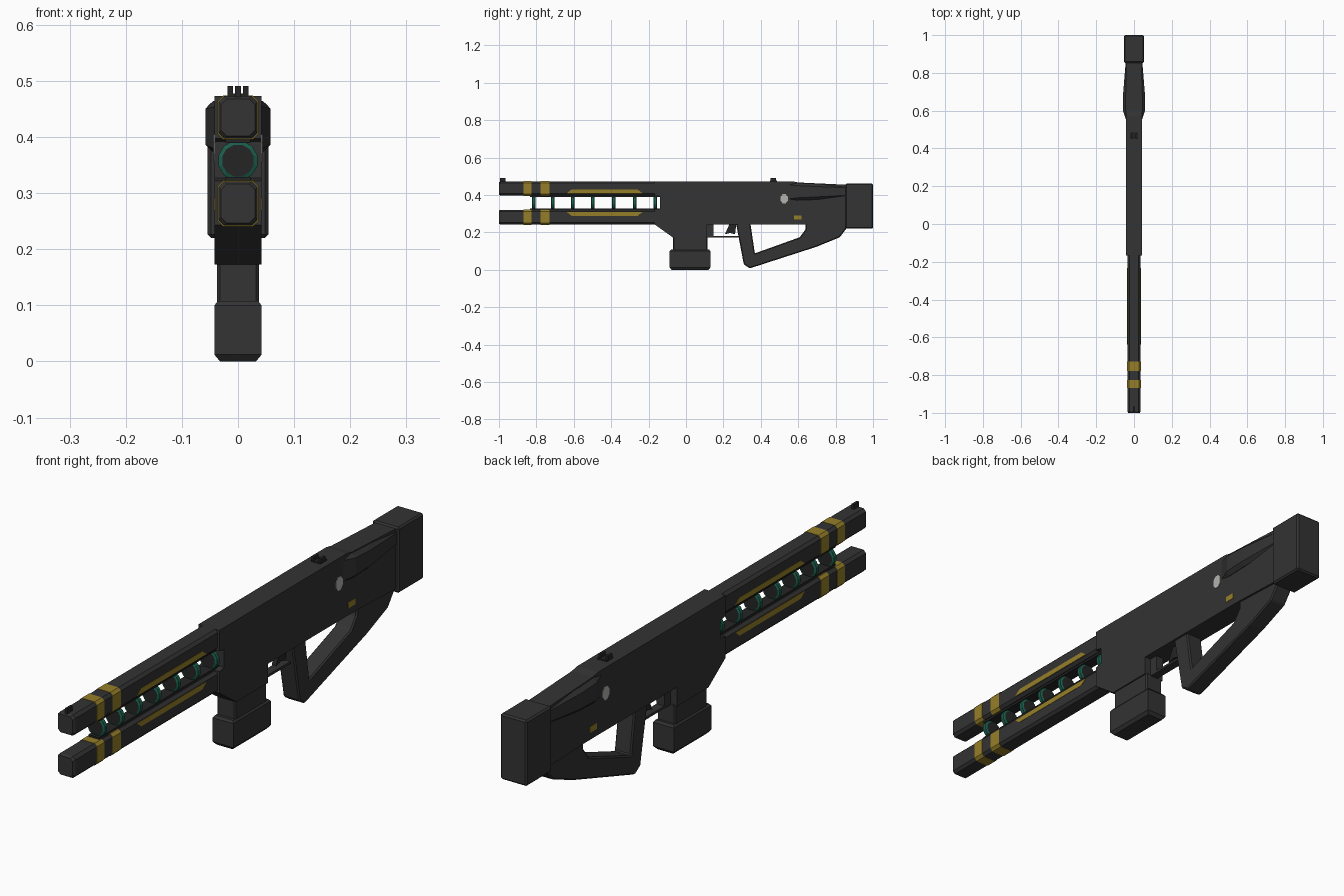
import bpy, bmesh, math
from mathutils import Vector

if "Cube" in bpy.data.objects:
    bpy.data.objects.remove(bpy.data.objects["Cube"])


def material(name, rgb):
    m = bpy.data.materials.new(name)
    m.diffuse_color = (*rgb, 1)
    m.use_nodes = True
    m.node_tree.nodes["Principled BSDF"].inputs["Base Color"].default_value = m.diffuse_color
    return m


GREY = material("dark_grey", (0.033, 0.033, 0.033))
BLACK = material("near_black", (0.018, 0.018, 0.018))
GOLD = material("gold", (0.30, 0.21, 0.022))
GREEN = material("dark_green", (0.01, 0.11, 0.07))
WHITE = material("pale_grey", (0.45, 0.45, 0.42))


def finish(name, bm, *mats):
    bmesh.ops.recalc_face_normals(bm, faces=bm.faces)
    me = bpy.data.meshes.new(name)
    bm.to_mesh(me)
    bm.free()
    for m in mats:
        me.materials.append(m)
    ob = bpy.data.objects.new(name, me)
    bpy.context.collection.objects.link(ob)
    return ob


def bevel(ob, width):
    b = ob.modifiers.new("bevel", 'BEVEL')
    b.width, b.segments = width, 1
    return ob


def loft(name, rings, mat):
    """Skin a list of closed rings with equal point counts."""
    bm = bmesh.new()
    vs = [[bm.verts.new(p) for p in r] for r in rings]
    n = len(rings[0])
    for a, b in zip(vs, vs[1:]):
        for i in range(n):
            bm.faces.new((a[i], a[(i + 1) % n], b[(i + 1) % n], b[i]))
    bm.faces.new(vs[0])
    bm.faces.new(vs[-1])
    return finish(name, bm, mat)


def prism(name, pts, x0, x1, mat):
    """Side profile of (y, z) points extruded across x."""
    return loft(name, [[(x, y, z) for y, z in pts] for x in (x0, x1)], mat)


def box(name, x0, x1, y0, y1, z0, z1, mat):
    return prism(name, [(y0, z0), (y1, z0), (y1, z1), (y0, z1)], x0, x1, mat)


def octagon(w, z0, z1, c, y):
    half = [(w, z0 + c), (w, z1 - c), (w - c, z1)]
    right = [(w - c, z0)] + half
    return [(x, y, z) for x, z in right] + [(-x, y, z) for x, z in reversed(right)]


# main body with a notch where the coil barrel enters
body = [(-0.168, 0.473), (0.57, 0.473), (0.60, 0.467), (0.856, 0.455), (0.856, 0.235),
        (0.64, 0.243), (0.113, 0.243), (0.113, 0.173), (-0.07, 0.173), (-0.168, 0.243),
        (-0.168, 0.322), (-0.14, 0.327), (-0.14, 0.392), (-0.168, 0.397)]
prism("body", body, -0.042, 0.042, GREY)

# cheek swelling on the stock
loft("stock_cheek", [octagon(w, z0, z1, 0.014, y) for y, w, z0, z1 in (
    (0.55, 0.0415, 0.365, 0.468), (0.60, 0.058, 0.372, 0.464),
    (0.685, 0.058, 0.375, 0.460), (0.858, 0.044, 0.385, 0.453))], GREY)

# butt block
bevel(box("butt", -0.054, 0.054, 0.853, 1.0, 0.22, 0.461, GREY), 0.006)

# open skeleton grip
grip = [(0.268, 0.25), (0.272, 0.225), (0.309, 0.029), (0.341, 0.008), (0.70, 0.124),
        (0.822, 0.174), (0.858, 0.222), (0.858, 0.25), (0.64, 0.25), (0.64, 0.217),
        (0.608, 0.174), (0.368, 0.088), (0.344, 0.25)]
bevel(prism("grip_frame", grip, -0.034, 0.034, GREY), 0.005)

# trigger and guard
guard = [(0.10, 0.25), (0.10, 0.172), (0.285, 0.172), (0.285, 0.181),
         (0.147, 0.181), (0.147, 0.25)]
prism("trigger_guard", guard, -0.016, 0.016, GREY)
prism("trigger", [(0.235, 0.25), (0.208, 0.19), (0.235, 0.197), (0.262, 0.19), (0.27, 0.25)],
      -0.009, 0.009, BLACK)

# magazine
bevel(box("magazine_neck", -0.037, 0.037, -0.07, 0.115, 0.09, 0.18, GREY), 0.005)
loft("magazine", [[(sx * (0.042 - d), y, z) for sx, y in
                   ((1, -0.087 + d), (1, 0.13 - d), (-1, 0.13 - d), (-1, -0.087 + d))]
                  for z, d in ((0, 0.01), (0.012, 0), (0.1, 0), (0.108, 0.006))], GREY)

# two rails with their stripes, flashes and inner liners
for tag, z0, z1, s in (("upper", 0.397, 0.473, 1), ("lower", 0.242, 0.321, -1)):
    loft(tag + "_rail", [octagon(w, z0 + d, z1 - d, 0.010, y) for y, w, d in (
        (-1, 0.030, 0.005), (-0.992, 0.035, 0), (-0.13, 0.035, 0))], GREY)
    for i, (a, b) in enumerate(((-0.868, -0.825), (-0.777, -0.729))):
        loft(f"{tag}_stripe_{i}", [octagon(0.0362, z0 - .0012, z1 + .0012, 0.010, y)
                                   for y in (a, b)], GOLD)
    inner = z0 if s > 0 else z1
    box(tag + "_liner", -0.022, 0.022, -0.835, -0.14,
        *sorted((inner - s * 0.008, inner + s * 0.01)), BLACK)
    lo, hi = inner + s * 0.012, inner + s * 0.032
    flash = [(-0.638, lo), (-0.232, lo), (-0.258, hi), (-0.612, hi)]
    for side in (-1, 1):
        prism(f"{tag}_flash_{side}", flash, side * 0.034, side * 0.0363, GOLD)

# coil discs: green rims, dark caps
for i, y in enumerate((-0.814, -0.712, -0.606, -0.499, -0.386, -0.274, -0.165)):
    bm = bmesh.new()
    rings = []
    for r, dy in ((0.029, -0.010), (0.036, -0.007), (0.036, 0.007), (0.029, 0.010)):
        rings.append([bm.verts.new((r * math.cos(t), y + dy, 0.358 + r * math.sin(t)))
                      for t in (math.tau * (k + 0.5) / 12 for k in range(12))])
    for a, b in zip(rings, rings[1:]):
        for k in range(12):
            bm.faces.new((a[k], a[(k + 1) % 12], b[(k + 1) % 12], b[k]))
    for cap in (rings[0], rings[-1]):
        bm.faces.new(cap).material_index = 1
    finish(f"coil_{i}", bm, GREEN, BLACK)

# sights
box("front_sight", -0.005, 0.005, -0.995, -0.965, 0.465, 0.491, BLACK)
box("rear_sight_base", -0.019, 0.019, 0.45, 0.487, 0.47, 0.478, BLACK)
for s in (-1, 1):
    box(f"rear_sight_{s}", s * 0.014 - 0.005, s * 0.014 + 0.005, 0.452, 0.48, 0.47, 0.491, BLACK)

    # side badge plates
    badge = [(0.525 + 0.021 * math.cos(t), 0.38 + 0.027 * math.sin(t))
             for t in (math.tau * (k + 0.5) / 8 for k in range(8))]
    prism(f"pale_plate_{s}", badge, s * 0.041, s * 0.0435, WHITE)
    box(f"gold_plate_{s}", *sorted((s * 0.041, s * 0.0435)), 0.577, 0.618, 0.269, 0.291, GOLD)
